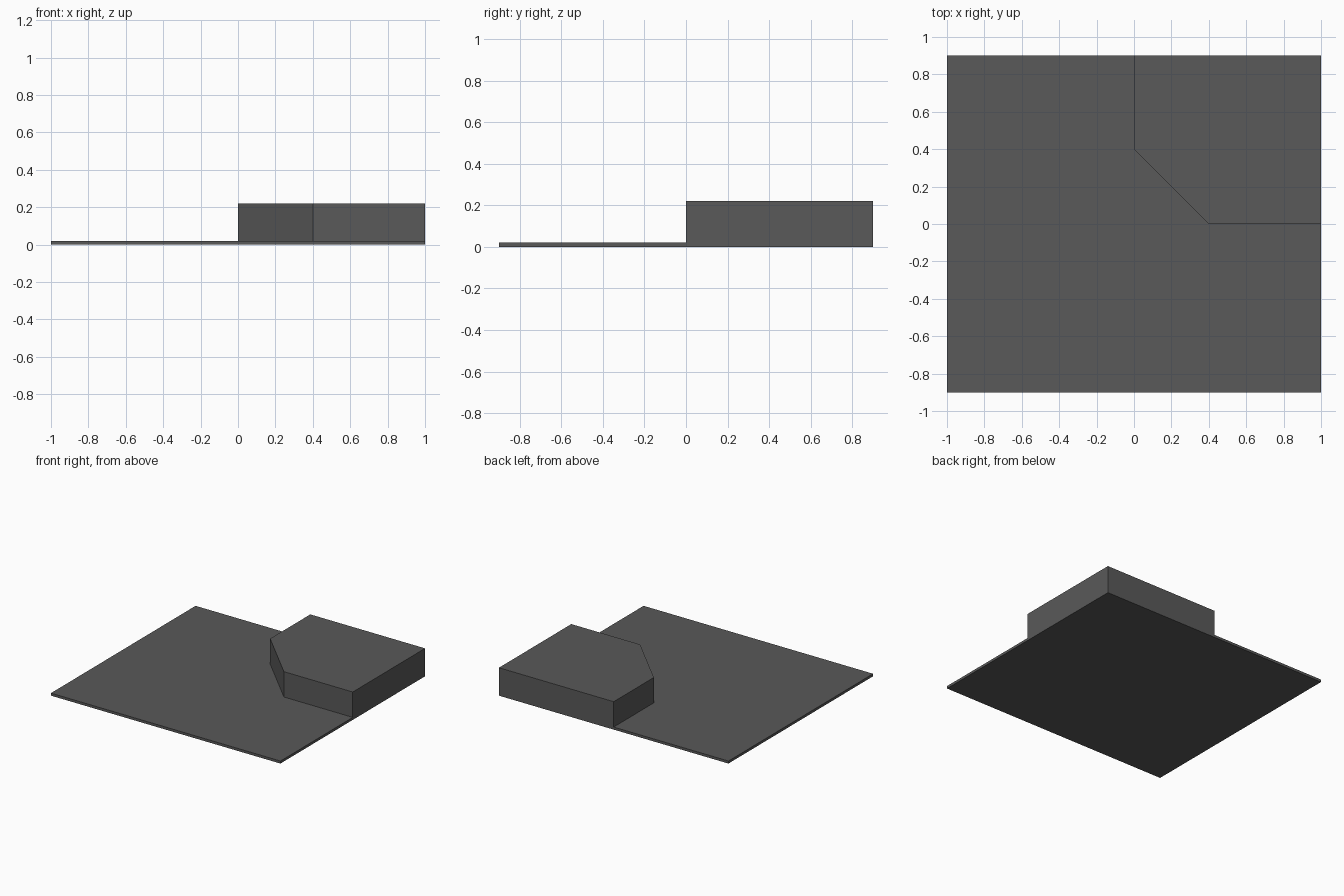
import bpy, bmesh
from mathutils import Vector

if "Cube" in bpy.data.objects:
    bpy.data.objects.remove(bpy.data.objects["Cube"])

BASE_T, STEP_H = 0.02, 0.20

mat = bpy.data.materials.new("dark grey")
mat.diffuse_color = (0.1, 0.1, 0.1, 1)
mat.use_nodes = True
mat.node_tree.nodes["Principled BSDF"].inputs["Base Color"].default_value = mat.diffuse_color

bm = bmesh.new()

# Plan: corner platform with a chamfered inner corner, and the low floor around it
chamfer = [(0, 0.9), (0, 0.4), (0.4, 0), (1, 0)]
line = [bm.verts.new((x, y, 0)) for x, y in chamfer]
back_corner = bm.verts.new((1, 0.9, 0))
floor_corners = [bm.verts.new((x, y, 0)) for x, y in [(1, -0.9), (-1, -0.9), (-1, 0.9)]]
platform = bm.faces.new(line + [back_corner])
floor = bm.faces.new(line + floor_corners)


def raise_faces(faces, height):
    """Extrude faces straight up and return the new top faces."""
    geom = bmesh.ops.extrude_face_region(bm, geom=faces)["geom"]
    verts = [g for g in geom if isinstance(g, bmesh.types.BMVert)]
    bmesh.ops.translate(bm, verts=verts, vec=Vector((0, 0, height)))
    return [g for g in geom if isinstance(g, bmesh.types.BMFace)]


# Whole plan becomes the thin plate, then the platform rises from it
tops = raise_faces([platform, floor], BASE_T)
raised = [f for f in tops if all(v.co.x > -0.01 and v.co.y > -0.01 for v in f.verts)]
raise_faces(raised, STEP_H)
bmesh.ops.recalc_face_normals(bm, faces=bm.faces[:])

mesh = bpy.data.meshes.new("stepped_floor")
bm.to_mesh(mesh)
bm.free()
mesh.materials.append(mat)
obj = bpy.data.objects.new("stepped_floor", mesh)
bpy.context.collection.objects.link(obj)
